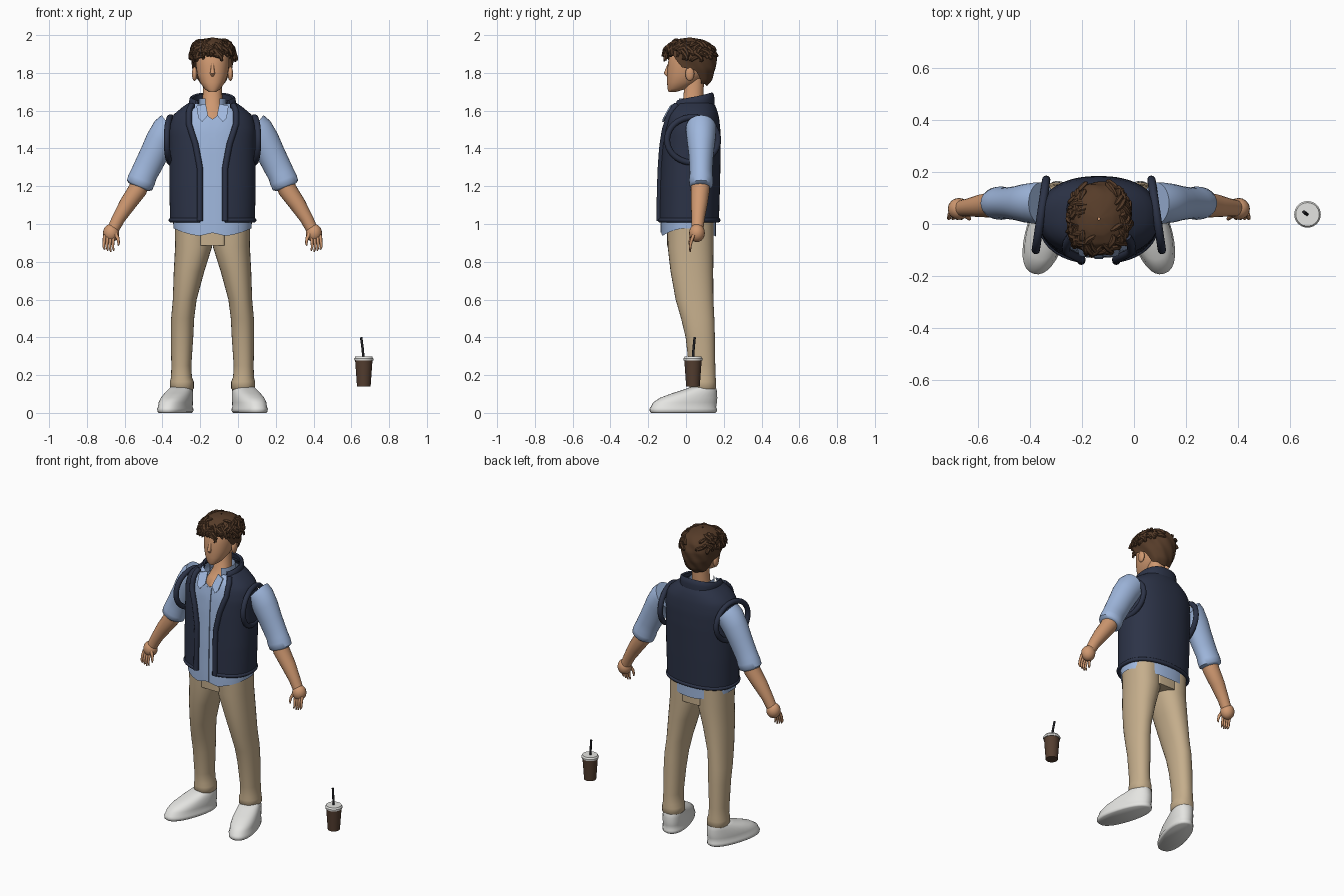
import bpy, bmesh, math, random
from mathutils import Vector

if "Cube" in bpy.data.objects:
    bpy.data.objects.remove(bpy.data.objects["Cube"])
random.seed(4)
CX = -0.135  # centre line of the figure
PI = math.pi

def material(name, *rgb):
    m = bpy.data.materials.new(name)
    m.diffuse_color = [(c / 255 / 12.92 if c < 11 else ((c / 255 + .055) / 1.055) ** 2.4) for c in rgb] + [1]
    m.use_nodes = True
    m.node_tree.nodes["Principled BSDF"].inputs["Base Color"].default_value = m.diffuse_color
    return m

SKIN = material("skin", 207, 152, 112)
VEST = material("navy", 44, 51, 71)
SHIRT = material("light_blue", 160, 184, 222)
PANTS = material("khaki", 197, 174, 140)
SHOE = material("off_white", 228, 228, 225)
HAIR = material("brown_hair", 86, 60, 41)
CUP = material("dark_coffee", 84, 62, 48)
STRAW = material("black", 32, 32, 36)

def grid(name, rows, mat, closed=True, caps=False, loop=False):
    """Skin rows of points into a smooth surface."""
    bm = bmesh.new()
    vs = [[bm.verts.new(p) for p in r] for r in rows]
    n, m = len(vs), len(vs[0])
    for i in range(n if loop else n - 1):
        a, b = vs[i], vs[(i + 1) % n]
        for j in range(m if closed else m - 1):
            k = (j + 1) % m
            bm.faces.new((a[j], a[k], b[k], b[j]))
    if caps:
        bm.faces.new(vs[0][::-1])
        bm.faces.new(vs[-1])
    bmesh.ops.recalc_face_normals(bm, faces=bm.faces)
    me = bpy.data.meshes.new(name)
    bm.to_mesh(me)
    bm.free()
    for p in me.polygons:
        p.use_smooth = True
    me.set_sharp_from_angle(angle=math.radians(50))
    me.materials.append(mat)
    ob = bpy.data.objects.new(name, me)
    bpy.context.collection.objects.link(ob)
    return ob

def tube(name, pts, radii, mat, ref=(0, 1, 0), loop=False, seg=12):
    """Sweep ellipses along points; each radius is a number or (side, ref) pair."""
    pts, ref, rows, n = [Vector(p) for p in pts], Vector(ref), [], len(pts)
    for i, p in enumerate(pts):
        nxt = pts[(i + 1) % n] if loop else pts[min(i + 1, n - 1)]
        prv = pts[i - 1] if loop else pts[max(i - 1, 0)]
        t = (nxt - prv).normalized()
        u = t.cross(ref).normalized()
        v = u.cross(t)
        r = radii[i] if isinstance(radii, list) else radii
        a, b = r if isinstance(r, tuple) else (r, r)
        rows.append([p + u * a * math.cos(2 * PI * k / seg) + v * b * math.sin(2 * PI * k / seg) for k in range(seg)])
    return grid(name, rows, mat, caps=not loop, loop=loop)

def lerp(tab, z):
    z = min(max(z, tab[0][0]), tab[-1][0])
    for a, b in zip(tab, tab[1:]):
        if z <= b[0]:
            f = (z - a[0]) / (b[0] - a[0])
            return [p + (q - p) * f for p, q in zip(a[1:], b[1:])]

def point(sec, th, z, off=0, x0=CX, n=2.3):
    """Point on a rounded section (half width, front y, back y); angle 0 is the front."""
    rx, yf, yb = sec
    s, c = math.sin(th), math.cos(th)
    return Vector((x0 + (rx + off) * math.copysign(abs(s) ** (2 / n), s),
                   (yf + yb) / 2 - ((yb - yf) / 2 + off) * math.copysign(abs(c) ** (2 / n), c), z))

def loft(name, secs, mat, x0=CX, n=2.2, seg=32):
    """Stack sections of (z, x offset, half width, front y, back y)."""
    return grid(name, [[point(s[2:], 2 * PI * k / seg, s[0], 0, x0 + s[1], n) for k in range(seg)] for s in secs], mat, caps=True)

def ball(name, c, r, mat):
    rows = [[(c[0] + r[0] * math.sin(a) * math.cos(b), c[1] + r[1] * math.sin(a) * math.sin(b), c[2] + r[2] * math.cos(a))
             for b in [2 * PI * k / 16 for k in range(16)]] for a in [.05 + (PI - .1) * i / 10 for i in range(11)]]
    return grid(name, rows, mat, caps=True)

def wrap(name, tab, lo, hi, edge, mat, off=0, rows=24, seg=64, wave=None):
    """Sheet round a section table; lo/hi give its edges by angle, edge(z) its front opening."""
    out = []
    for i in range(rows + 1):
        row = []
        for j in range(seg + 1):
            u = -PI + 2 * PI * j / seg
            z = lo(u) + (hi(u) - lo(u)) * i / rows
            e = edge(z)
            th = PI + (e - PI) * (1 - abs(j * 2 / seg - 1)) if e else PI - abs(u)
            th = (-1 if j < seg / 2 else 1) * th if e else u
            row.append(point(lerp(tab, z), th, z, off + (wave(u, z) if wave else 0)))
        out.append(row)
    if edge(lo(0)):  # re-order so the open edge is the sheet's border
        out = [r[seg // 2:] + r[1:seg // 2] for r in out]
        return grid(name, out, mat, closed=False)
    return grid(name, [r[:-1] for r in out], mat)

# torso: shirt, placket and vest share one section table
BODY = [(.92, .212, -.142, .17), (1.0, .22, -.142, .17), (1.2, .225, -.138, .176), (1.4, .225, -.13, .18), (1.5, .228, -.122, .178),
        (1.57, .212, -.108, .17), (1.62, .155, -.09, .155), (1.65, .108, -.055, .135)]
OPEN = [(1.0, .066), (1.3, .066), (1.42, .088), (1.53, .123), (1.6, .122), (1.65, .095)]

def vest_angle(z):
    w = lerp(OPEN, z)[0] / lerp(BODY, z)[0]
    return math.asin(min(w, .99) ** 1.15)

wrap("shirt_body", BODY, lambda u: .955 - .022 * math.cos(2 * u) + .02 * max(0, 1 - abs(u) / .3),
     lambda u: 1.635 - .08 * max(0, 1 - abs(u) / .42), lambda z: 0, SHIRT, -.012)
zs = [.955 + .6 * i / 16 for i in range(17)]
grid("shirt_placket", [[(CX + x, point(lerp(BODY, z), 0, z, -.012).y - d, z) for x, d in
     ((-.017, 0), (-.016, .005), (.016, .005), (.017, 0))] for z in zs], SHIRT, closed=False)

def vest_path(s, zs, off):
    return [point(lerp(BODY, z), s * vest_angle(z), z, off) for z in zs]

# vest panels run from the front edge round to the back centre
zs = [1.015 + .632 * i / 28 for i in range(29)]
rows = []
for z in zs:
    e = vest_angle(z)
    rows.append([point(lerp(BODY, z), e + (2 * PI - 2 * e) * j / 64, z, .004) for j in range(65)])
grid("vest_body", rows, VEST, closed=False)
e = vest_angle(1.02)
tube("vest_hem", [point(lerp(BODY, 1.02), e + (2 * PI - 2 * e) * j / 48, 1.02, 0) for j in range(49)], .012, VEST, (0, 0, 1))
COLLAR = [(1.59, .135, -.1, .155), (1.64, .12, -.075, .15), (1.70, .108, -.05, .138)]
rows = []
for i, off in [(0, 0), (.5, .006), (.9, .006), (1, 0), (.9, -.012), (.4, -.012)]:
    row = []
    for j in range(41):
        th = .75 + (2 * PI - 1.5) * j / 40
        b = .5 - .5 * math.cos(th)
        z = (1.6 + .035 * b) + i * (.05 + .012 * b)
        row.append(point(lerp(COLLAR, z), th, z, off))
    rows.append(row)
grid("vest_collar", rows, VEST, closed=False)
# shirt collar band
grid("shirt_collar_band", [[point((.074 - .004 * i, -.045, .11), .5 + (2 * PI - 1) * j / 32, 1.615 + .05 * i) for j in range(33)]
                           for i in range(2)], SHIRT, closed=False)

# neck and chest
loft("neck", [(1.50, 0, .09, -.07, .09), (1.555, 0, .085, -.086, .09), (1.6, 0, .066, -.055, .09),
              (1.64, 0, .053, -.017, .092), (1.77, 0, .049, -.005, .095)], SKIN)
# head
loft("head", [(1.70, 0, .02, -.092, -.05), (1.715, 0, .042, -.098, .0), (1.75, 0, .066, -.1, .06), (1.79, 0, .081, -.1, .1),
              (1.84, 0, .088, -.097, .122), (1.90, 0, .088, -.088, .125), (1.95, 0, .07, -.06, .1), (1.97, 0, .03, -.02, .06)], SKIN)
tube("nose", [(CX, -.09, 1.845), (CX, -.1, 1.815), (CX, -.105, 1.798), (CX, -.096, 1.785)], [.007, .01, .013, .008], SKIN, (1, 0, 0))

# hair cap with waves, then curled locks
HEADTOP = [(1.72, .066, -.05, .1), (1.76, .085, -.09, .135), (1.82, .104, -.104, .155), (1.88, .113, -.108, .162),
           (1.93, .108, -.102, .15), (1.96, .088, -.08, .125), (1.98, .05, -.04, .08), (1.987, .004, .015, .025)]
LINE = [(0, 1.9), (.28, 1.89), (.4, 1.83), (.55, 1.815), (.68, 1.745), (1, 1.73)]
wrap("hair", HEADTOP, lambda u: lerp(LINE, abs(u) / PI)[0], lambda u: 1.987, lambda z: 0, HAIR,
     wave=lambda u, z: .003 * math.sin(9 * u + 60 * z) * min(1, (1.987 - z) * 20))
for i in range(110):
    fringe = i < 40
    th = random.uniform(-1.5, 1.5) if fringe else random.uniform(-2.4, 2.4)
    z = random.uniform(1.93, 1.965) if fringe else random.uniform(1.89, 1.978)
    drop = random.uniform(.05, .1) if fringe else random.uniform(.015, .05)
    turn, lift = random.uniform(-.6, .6), random.uniform(.006, .026) if fringe else random.uniform(.004, .014)
    pts = []
    for k in range(8):
        f = k / 7
        zz = z - drop * (f - .25 * max(0, f - .7) * 4)
        pts.append(point(lerp(HEADTOP, zz), th + turn * math.sin(f * 2.2), zz, lift * f))
    tube("hair_lock", pts, [.005, .009, .011, .011, .01, .008, .006, .002], HAIR, (.3, .5, .81), seg=6)

# pelvis
loft("pelvis", [(.887, 0, .066, -.1, .146), (1.0, 0, .066, -.1, .146)], PANTS, n=12)

for s, side in ((1, "left"), (-1, "right")):
    X = lambda x: CX + s * (x - CX)  # mirror about the figure
    # vest trim
    tube(side + "_vest_edge", vest_path(s, [1.015 + .615 * i / 24 for i in range(25)], .004), .016, VEST, (1, 0, 0))
    tube(side + "_armhole_trim", [(CX + s * (.222 - .02 * math.cos(a)), .035 + .135 * math.cos(a), 1.445 + .12 * math.sin(a))
         for a in [2 * PI * k / 40 for k in range(40)]], .016, VEST, (1, 0, 0), loop=True)
    # shirt collar flap
    flap = [(.036, -.062, 1.637), (.085, -.082, 1.625), (.075, -.118, 1.56), (.055, -.122, 1.54), (.024, -.108, 1.575)]
    grid(side + "_shirt_collar_flap", [[(CX + s * x, y + d, z) for x, y, z in flap] for d in (-.004, .004)], SHIRT, caps=True)
    # sleeve with rolled cuff
    tube(side + "_sleeve", [(X(x), .08, z) for x, z in ((.085, 1.51), (.105, 1.495), (.14, 1.44), (.175, 1.37), (.205, 1.31),
         (.228, 1.265), (.24, 1.235), (.252, 1.205), (.256, 1.195))],
         [(.083, .08), (.083, .08), (.08, .075), (.075, .066), (.073, .062), (.071, .06), (.074, .064), (.072, .062), (.055, .05)],
         SHIRT, seg=28)
    # forearm and hand
    tube(side + "_forearm", [(X(.235), .078, 1.25), (X(.262), .075, 1.18), (X(.315), .07, 1.105), (X(.362), .064, 1.03), (X(.395), .06, .965)],
         [.05, .05, .044, .035, .031], SKIN, seg=20)
    ball(side + "_hand", (X(.402), .058, .952), (.043, .042, .048), SKIN)
    for k in range(4):
        x = .388 + .016 * k
        tube(side + "_finger", [(X(x), .04, .94), (X(x + .003), .028, .91), (X(x + .005), .022, .88), (X(x - .001), .022, .852 + .006 * abs(k - 1))],
             [.009, .008, .007, .004], SKIN, seg=8)
    tube(side + "_thumb", [(X(.38), .035, .95), (X(.366), .025, .925), (X(.362), .02, .9), (X(.364), .02, .885)],
         [.011, .009, .007, .004], SKIN, seg=8)
    # ear
    ball(side + "_ear", (CX + s * .095, .02, 1.795), (.014, .024, .038), SKIN)
    # trouser leg
    loft(side + "_trouser_leg", [(z, s * x, r, a, b) for z, x, r, a, b in (
        (.118, .162, .052, .03, .15), (.13, .162, .063, .018, .16), (.165, .162, .063, .016, .16), (.19, .164, .055, .02, .157),
        (.25, .165, .053, .015, .155), (.4, .161, .059, -.002, .153), (.5, .158, .061, -.026, .15), (.6, .147, .063, -.055, .145),
        (.75, .124, .081, -.082, .144), (.88, .1, .098, -.097, .146), (1.01, .099, .1, -.1, .146))], PANTS)
    # shoe, toes turned out
    shoe = loft(side + "_shoe", [(0, 0, .07, -.295, .055), (.006, 0, .077, -.302, .063), (.022, 0, .078, -.304, .064),
        (.03, 0, .074, -.298, .06), (.055, 0, .074, -.285, .064), (.08, 0, .072, -.245, .066), (.105, 0, .066, -.175, .064),
        (.125, 0, .06, -.11, .062), (.138, 0, .053, -.075, .056)], SHOE, x0=0, n=2.3)
    shoe.location = (X(.027), .1, 0)
    shoe.rotation_euler = (0, 0, s * math.radians(17))

# drink cup
def disc(z, r):
    return (z, 0, r, .037 - r, .037 + r)
loft("cup", [disc(.14, .036), disc(.28, .046)], CUP, x0=.666, n=2)
loft("cup_lid", [disc(.277, .05), disc(.288, .051), disc(.292, .047), disc(.298, .045)], SHOE, x0=.666, n=2)
tube("straw", [(.666, .036, .27), (.66, .04, .34), (.652, .046, .4)], .0065, STRAW)
